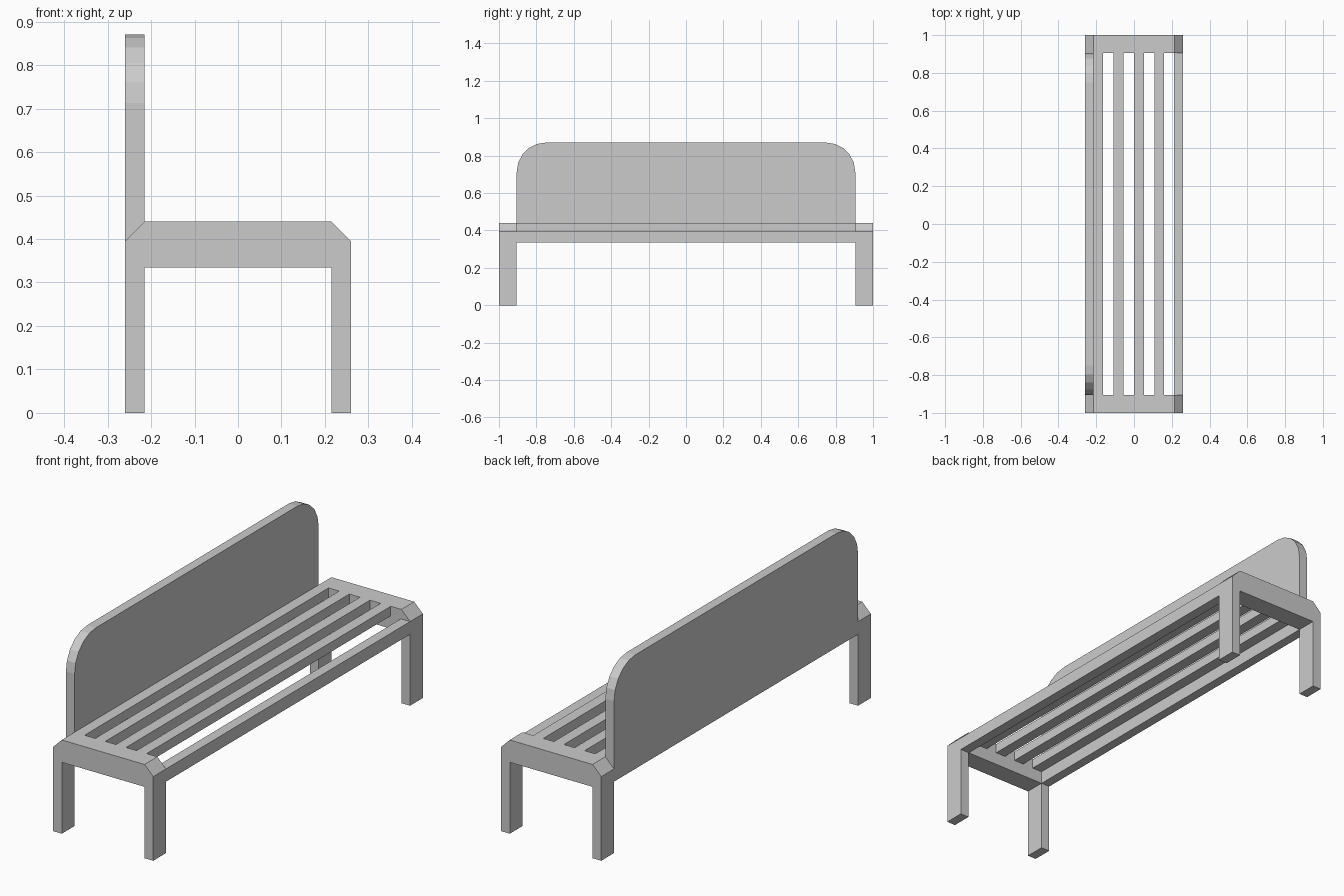
import bpy, bmesh, math
from mathutils import Vector

if "Cube" in bpy.data.objects:
    bpy.data.objects.remove(bpy.data.objects["Cube"])

HALF_W, INNER_W = 0.26, 0.215      # outer and inner x of the legs
HALF_L, INNER_L = 1.0, 0.905       # outer and inner y of the end frames
APRON, LEDGE, SEAT, TOP = 0.335, 0.395, 0.44, 0.87


def extrude_profile(name, points, offset):
    """Fill a flat outline and extrude it along offset."""
    bm = bmesh.new()
    face = bm.faces.new([bm.verts.new(p) for p in points])
    side = bmesh.ops.extrude_face_region(bm, geom=[face])["geom"]
    verts = [g for g in side if isinstance(g, bmesh.types.BMVert)]
    bmesh.ops.translate(bm, verts=verts, vec=Vector(offset))
    bmesh.ops.recalc_face_normals(bm, faces=bm.faces)
    mesh = bpy.data.meshes.new(name)
    bm.to_mesh(mesh)
    bm.free()
    obj = bpy.data.objects.new(name, mesh)
    bpy.context.collection.objects.link(obj)
    return obj


def bar(name, x0, x1, z0, z1):
    """Long bar spanning between the two end frames."""
    outline = [(x, -INNER_L, z) for x, z in ((x0, z0), (x1, z0), (x1, z1), (x0, z1))]
    return extrude_profile(name, outline, (0, 2 * INNER_L, 0))


# End frames: two legs and a chamfered crosspiece, mirrored to the other end
half = [(INNER_W, APRON), (INNER_W, 0), (HALF_W, 0), (HALF_W, LEDGE), (INNER_W, SEAT)]
outline = half + [(-x, z) for x, z in reversed(half)]
frame = extrude_profile("end_frames", [(x, -HALF_L, z) for x, z in outline],
                        (0, HALF_L - INNER_L, 0))
mirror = frame.modifiers.new("other_end", 'MIRROR')
mirror.use_axis = (False, True, False)

# Backrest: panel with rounded upper corners, reaching down to the apron
radius, steps = 0.157, 5
corner = []
for i in range(steps + 1):
    a = math.radians(90) * i / steps
    corner.append((INNER_L - radius + radius * math.cos(a),
                   TOP - radius + radius * math.sin(a)))
right = [(INNER_L, APRON)] + corner
panel = right + [(-y, z) for y, z in reversed(right)]
extrude_profile("backrest", [(-HALF_W, y, z) for y, z in panel],
                (HALF_W - INNER_W, 0, 0))

# Front rail, set below the seat surface
bar("front_rail", INNER_W - 0.003, HALF_W, APRON, LEDGE)

# Seat slats, evenly spaced from the backrest forward
for i in range(4):
    x = -INNER_W + 0.1075 * i
    bar(f"seat_slat_{i + 1}", x, x + 0.052, LEDGE, SEAT)
